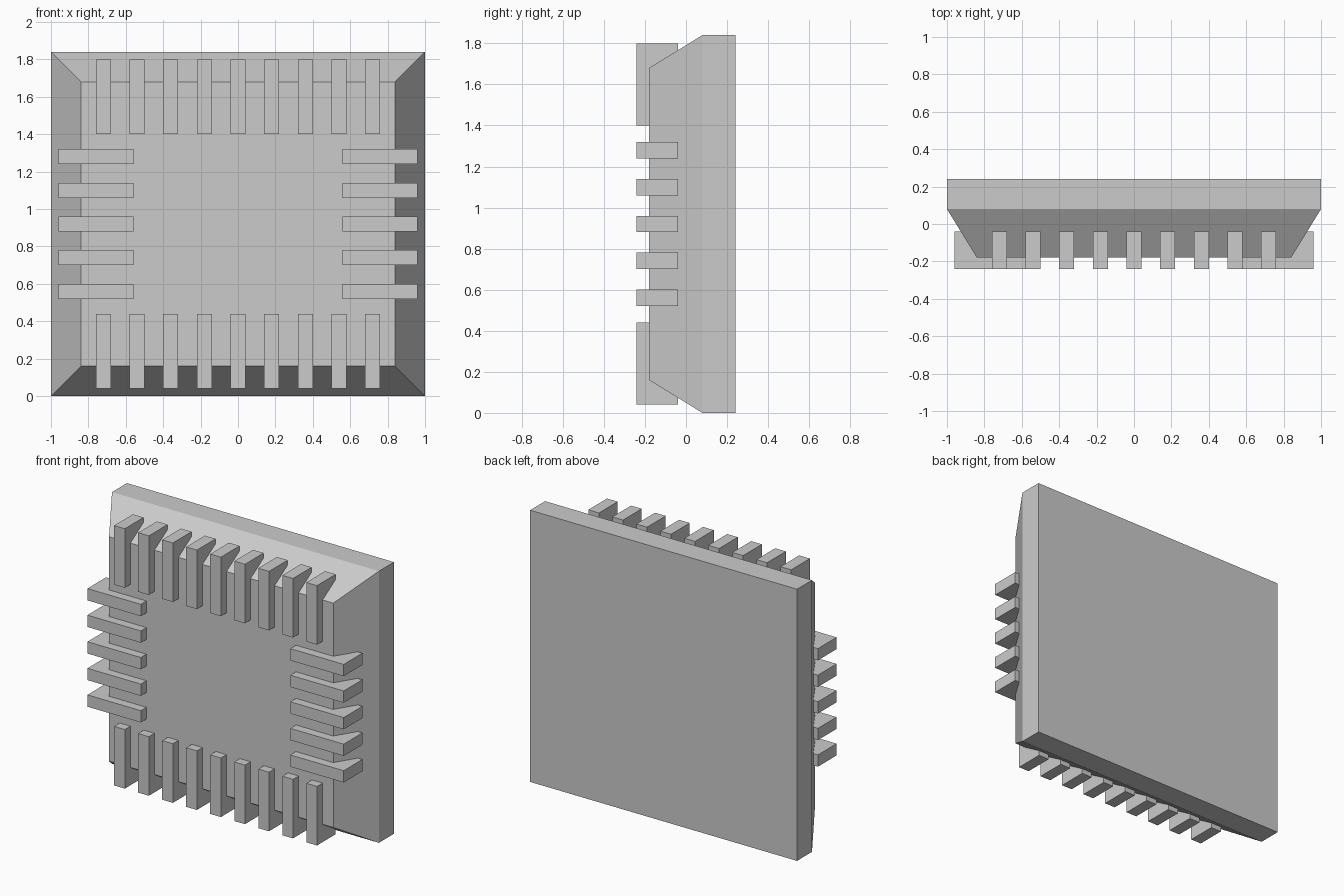
import bpy, bmesh

if "Cube" in bpy.data.objects:
    bpy.data.objects.remove(bpy.data.objects["Cube"])

MID_Z = 0.92


def new_object(name, bm):
    bmesh.ops.recalc_face_normals(bm, faces=bm.faces)
    mesh = bpy.data.meshes.new(name)
    bm.to_mesh(mesh)
    bm.free()
    obj = bpy.data.objects.new(name, mesh)
    bpy.context.collection.objects.link(obj)
    return obj


def box(name, x, y, z):
    """Axis-aligned box from (min, max) ranges."""
    bm = bmesh.new()
    bmesh.ops.create_cube(bm, size=1)
    for v in bm.verts:
        v.co = [r[0] if c < 0 else r[1] for c, r in zip(v.co, (x, y, z))]
    return new_object(name, bm)


# Chip body: flat slab at the back, bevelled in towards the front face
bm = bmesh.new()
rings = []
for y, hx, hz in [(0.24, 1.0, 0.92), (0.08, 1.0, 0.92), (-0.18, 0.84, 0.76)]:
    rings.append([bm.verts.new((sx * hx, y, MID_Z + sz * hz))
                  for sx, sz in [(-1, -1), (1, -1), (1, 1), (-1, 1)]])
for a, b in zip(rings, rings[1:]):
    for i in range(4):
        j = (i + 1) % 4
        bm.faces.new((a[i], a[j], b[j], b[i]))
bm.faces.new(rings[0])
bm.faces.new(rings[-1])
new_object("chip_body", bm)

# Contact pins along all four edges of the front
PIN_Y = (-0.24, -0.04)
HALF = 0.04
for i in range(9):
    x = (i - 4) * 0.18
    box(f"bottom_pin_{i + 1}", (x - HALF, x + HALF), PIN_Y, (0.04, 0.44))
    box(f"top_pin_{i + 1}", (x - HALF, x + HALF), PIN_Y, (1.40, 1.80))
for i in range(5):
    z = MID_Z + (i - 2) * 0.18
    box(f"left_pin_{i + 1}", (-0.96, -0.56), PIN_Y, (z - HALF, z + HALF))
    box(f"right_pin_{i + 1}", (0.56, 0.96), PIN_Y, (z - HALF, z + HALF))
